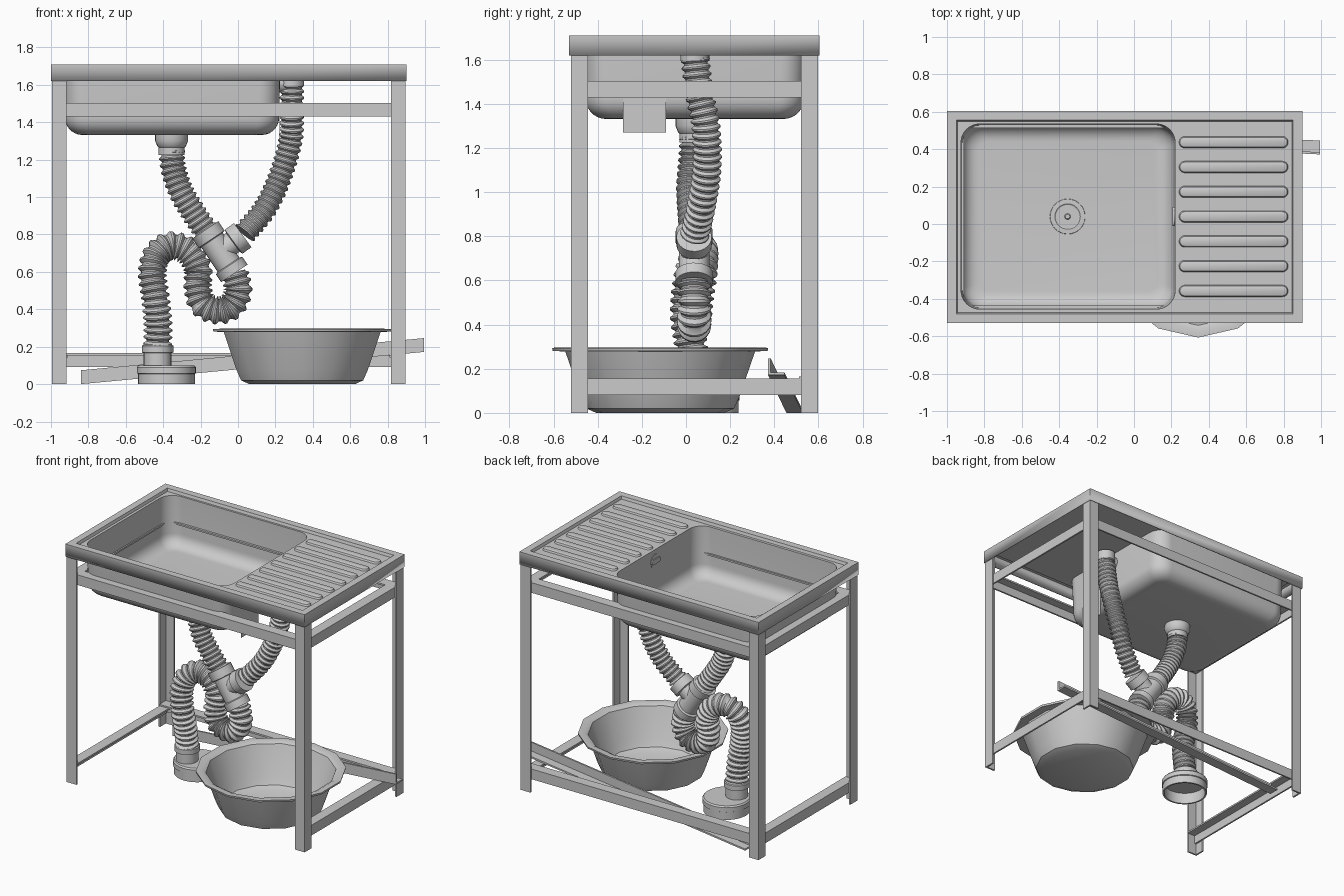
import bpy, bmesh, math
from mathutils import Vector as V

if "Cube" in bpy.data.objects:
    bpy.data.objects.remove(bpy.data.objects["Cube"])

steel = bpy.data.materials.new("grey_steel")
steel.diffuse_color = (0.6, 0.6, 0.6, 1)
steel.use_nodes = True
steel.node_tree.nodes["Principled BSDF"].inputs["Base Color"].default_value = steel.diffuse_color


def finish(name, bm, smooth=True, recalc=True):
    bmesh.ops.remove_doubles(bm, verts=bm.verts, dist=1e-5)
    if recalc:
        bmesh.ops.recalc_face_normals(bm, faces=bm.faces)
    me = bpy.data.meshes.new(name)
    bm.to_mesh(me)
    bm.free()
    me.materials.append(steel)
    ob = bpy.data.objects.new(name, me)
    bpy.context.collection.objects.link(ob)
    if smooth:
        bpy.ops.object.select_all(action='DESELECT')
        ob.select_set(True)
        bpy.context.view_layer.objects.active = ob
        bpy.ops.object.shade_smooth_by_angle(angle=math.radians(32))
    return ob


def loft(name, loops, caps=(False, False), smooth=True, recalc=True):
    bm = bmesh.new()
    rows = [[bm.verts.new(p) for p in loop] for loop in loops]
    n = len(rows[0])
    for a, b in zip(rows, rows[1:]):
        for i in range(n):
            j = (i + 1) % n
            bm.faces.new((a[i], a[j], b[j], b[i]))
    if caps[0]:
        bm.faces.new(rows[0][::-1])
    if caps[1]:
        bm.faces.new(rows[-1])
    return finish(name, bm, smooth, recalc)


def rrect(x0, x1, y0, y1, r, z, n=8):
    """Rounded rectangle loop, counter-clockwise."""
    pts = []
    for k, (cx, cy) in enumerate(((x1 - r, y1 - r), (x0 + r, y1 - r), (x0 + r, y0 + r), (x1 - r, y0 + r))):
        for i in range(n + 1):
            a = math.pi / 2 * (k + i / n)
            pts.append(V((cx + r * math.cos(a), cy + r * math.sin(a), z)))
    return pts


def lathe(name, p0, axis, profile, n=24, start=0.0):
    """Revolve (radius, distance) pairs about an axis."""
    p0, axis = V(p0), V(axis).normalized()
    u = axis.orthogonal().normalized() if abs(axis.z) < 0.999 else V((1, 0, 0))
    w = axis.cross(u)
    ang = [start + 2 * math.pi * i / n for i in range(n)]
    return loft(name, [[p0 + axis * d + (u * math.cos(a) + w * math.sin(a)) * r for a in ang]
                       for r, d in profile])


def hose(name, pts, r_out, r_in, pitch, n=18):
    """Corrugated hose swept along a smooth curve."""
    pts = [V(p) for p in pts]
    q = [2 * pts[0] - pts[1]] + pts + [2 * pts[-1] - pts[-2]]
    fine = []
    for i in range(1, len(q) - 2):
        a, b, c, d = q[i - 1:i + 3]
        for k in range(40):
            t = k / 40
            fine.append(0.5 * (2 * b + (c - a) * t + (2 * a - 5 * b + 4 * c - d) * t * t
                               + (3 * b - a - 3 * c + d) * t ** 3))
    fine.append(pts[-1])
    dist = [0.0]
    for a, b in zip(fine, fine[1:]):
        dist.append(dist[-1] + (b - a).length)
    ribs = max(2, round(dist[-1] / pitch))
    step = dist[-1] / ribs
    loops, u, k = [], None, 0
    for i in range(ribs):
        for off, r in ((0.0, r_in), (0.2, r_in), (0.5, r_out), (0.7, r_out)):
            s = (i + off) * step
            while dist[k + 1] < s:
                k += 1
            f = (s - dist[k]) / (dist[k + 1] - dist[k])
            c = fine[k].lerp(fine[k + 1], f)
            lo, hi = max(k - 3, 0), min(k + 4, len(fine) - 1)
            t = (fine[hi] - fine[lo]).normalized()
            u = t.orthogonal() if u is None else u - t * u.dot(t)
            u.normalize()
            w = t.cross(u)
            loops.append([c + (u * math.cos(2 * math.pi * j / n) + w * math.sin(2 * math.pi * j / n)) * r
                          for j in range(n)])
    return loft(name, loops, (True, True))


def angle_iron(name, p0, p1, a, b, w=0.073, t=0.012):
    """L-section bar; p0-p1 is the outer corner, a and b the flange directions."""
    a, b = V(a), V(b)
    sec = [V((0, 0, 0)), a * w, a * w + b * t, a * t + b * t, b * w + a * t, b * w]
    loft(name, [[V(p) + s for s in sec] for p in (p0, p1)], (True, True), smooth=False)


# sink top: skirt, raised rim, recessed deck and bowl in one sheet
X0, X1, Y0, Y1 = -1.0, 0.9, -0.53, 0.605
BX0, BX1, BY0, BY1 = -0.925, 0.22, -0.455, 0.535
loops = [rrect(X0, X1, Y0, Y1, 0, 1.62), rrect(X0, X1, Y0, Y1, 0, 1.71),
         rrect(X0 + .05, X1 - .05, Y0 + .05, Y1 - .05, 0, 1.71),
         rrect(X0 + .056, X1 - .056, Y0 + .056, Y1 - .056, 0, 1.69),
         rrect(BX0, BX1, BY0, BY1, 0.1, 1.69)]
for i in range(8):
    a = math.pi / 2 * i / 7
    e = 0.008 + 0.085 * (1 - math.cos(a))
    loops.append(rrect(BX0 + e, BX1 - e, BY0 + e, BY1 - e, 0.11 - e * 0.6, 1.425 - 0.085 * math.sin(a)))
top = loft("sink_top", loops, (False, True), recalc=False)
sol = top.modifiers.new("sheet_thickness", 'SOLIDIFY')
sol.thickness, sol.offset = 0.008, -1

# drainboard ridges
for i in range(7):
    y = 0.437 - 0.1325 * i
    loft("drainboard_ridge", [rrect(.24 + e, .825 - e, y - .032 + e, y + .032 - e, .031 - e, z, 5)
                              for e, z in ((0, 1.688), (.006, 1.702), (.012, 1.705))], (True, True))

# drain strainer, overflow slot and label on the bowl
lathe("drain_strainer", (-.355, .04, 1.338), (0, 0, 1),
      [(0, 0), (.095, 0), (.093, .006), (.068, .007), (.062, .003), (.016, .003), (.012, .008), (0, .008)], 32)
loft("overflow_slot", [[V((x, p.x, p.y)) for p in rrect(-.01, .09, 1.595, 1.63, .017, 0, 5)]
                       for x in (.206, .214)], (True, True))
loft("bowl_label", [rrect(.222, .225, -.285, -.09, 0, z, 1) for z in (1.27, 1.48)], (True, True), smooth=False)

# frame legs
LX0, LX1, LY0, LY1 = -.995, .895, -.522, .598
for x, dx in ((LX0, 1), (LX1, -1)):
    for y, dy in ((LY0, 1), (LY1, -1)):
        angle_iron("frame_leg", (x, y, 0), (x, y, 1.69), (dx, 0, 0), (0, dy, 0), w=.077)

# upper and lower rails
T = .012
down = (0, 0, -1)
for nm, y, dy, z in (("upper_front_rail", LY0 + T, 1, 1.503), ("upper_back_rail", LY1 - T, -1, 1.503),
                     ("lower_back_rail", LY1 - T, -1, .165)):
    angle_iron(nm, (LX0 + T, y, z), (LX1 - T, y, z), down, (0, dy, 0))
for x, dx in ((LX0 + T, 1), (LX1 - T, -1)):
    for nm, z in (("upper_side_rail", 1.503), ("lower_side_rail", .155)):
        angle_iron(nm, (x, LY0 + T, z), (x, LY1 - T, z), down, (dx, 0, 0))

# loose bar leaning across the back
angle_iron("loose_bar", (-.84, .455, 0), (.995, .372, .172), (0, 0, 1), (0, 1, 0), w=.074)

# wash tub, 14 sided
lathe("wash_tub", (.343, -.117, 0), (0, 0, 1),
      [(0, 0), (.29, 0), (.335, .02), (.36, .075), (.43, .278), (.487, .281), (.49, .295), (.45, .296),
       (.425, .283), (.35, .08), (.325, .032), (.28, .015), (0, .015)], 14, -math.pi / 2)

# drain connector and hose to the junction
PY = .037
lathe("drain_connector", (-.355, .04, 1.336), down,
      [(0, 0), (.088, 0), (.088, .035), (.076, .065), (.07, .07), (.07, .11), (0, .11)])
hose("drain_hose", [(-.355, .04, 1.26), (-.345, .035, 1.15), (-.305, .025, 1.03), (-.24, .03, .92), (-.165, PY, .81)],
     .07, .057, .034)

# overflow connector and hose
lathe("overflow_connector", (.215, .04, 1.61), (1, 0, 0), [(0, 0), (.05, 0), (.05, .075), (0, .075)])
lathe("overflow_cap", (.288, .04, 1.665), down, [(0, 0), (.066, 0), (.066, .07), (0, .07)])
hose("overflow_hose", [(.288, .04, 1.62), (.287, .06, 1.45), (.28, .09, 1.3), (.225, .095, 1.11), (.145, .07, .94),
                       (.03, PY, .80)], .066, .054, .034)

# three-way junction with collars
main = V((.16, 0, -.24)).normalized()
lathe("junction_body", (-.175, PY, .825), main,
      [(0, 0), (.084, 0), (.084, .06), (.07, .065), (.07, .225), (.085, .23), (.085, .28), (0, .28)])
lathe("junction_branch", (-.10, PY, .705), (.13, 0, .095),
      [(0, 0), (.062, 0), (.062, .09), (.08, .095), (.08, .155), (0, .155)])

# trap hose: loop, arch and drop to the floor
hose("trap_hose", [(-.02, PY, .60), (.0, PY, .50), (-.035, PY, .42), (-.11, PY, .395), (-.19, .04, .43),
                   (-.215, .05, .52), (-.215, .065, .62), (-.27, .07, .71), (-.36, .065, .74), (-.435, .04, .69),
                   (-.458, .015, .59), (-.44, .003, .45), (-.428, .02, .32), (-.43, .035, .20)],
     .077, .06, .037)

# floor drain
lathe("floor_drain_collar", (-.43, .037, .09), (0, 0, 1),
      [(0, 0), (.074, 0), (.074, .075), (.084, .08), (.084, .115), (.078, .12), (0, .12)])
lathe("floor_drain_base", (-.383, .085, 0), (0, 0, 1),
      [(0, .08), (.14, .08), (.14, 0), (.152, 0), (.152, .055), (.158, .058), (.158, .09), (.15, .1), (0, .1)], 32)
